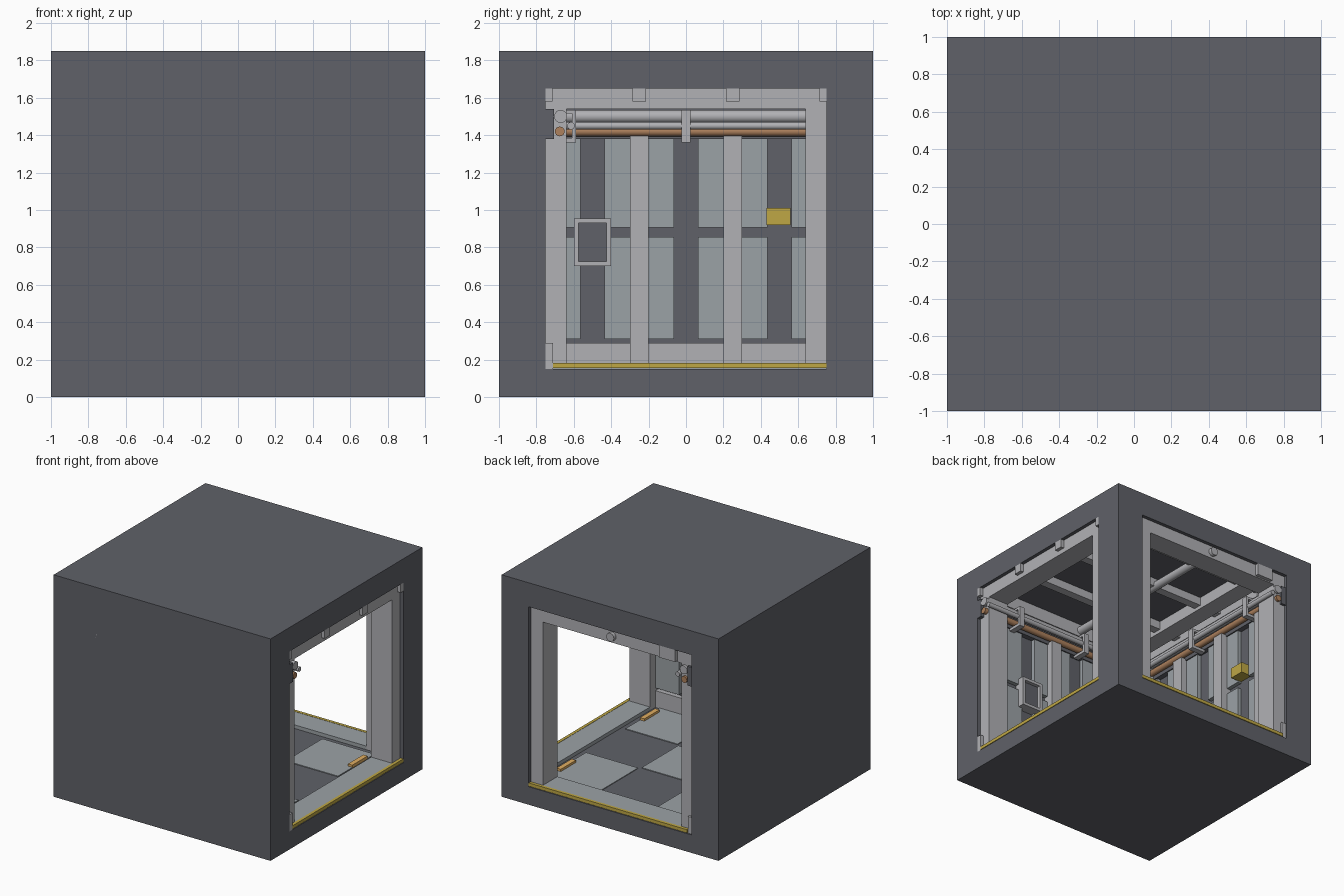
import bpy, bmesh, math
from mathutils import Matrix, Vector

if "Cube" in bpy.data.objects:
    bpy.data.objects.remove(bpy.data.objects["Cube"])


def mat(name, rgb):
    m = bpy.data.materials.new(name)
    m.diffuse_color = (*rgb, 1)
    m.use_nodes = True
    m.node_tree.nodes["Principled BSDF"].inputs["Base Color"].default_value = m.diffuse_color
    return m


DARK = mat("dark_shell", (0.115, 0.12, 0.138))
PANEL = mat("panel_grey", (0.33, 0.36, 0.38))
LIGHT = mat("light_grey", (0.44, 0.44, 0.46))
YELLOW = mat("yellow", (0.52, 0.39, 0.06))
COPPER = mat("copper", (0.42, 0.22, 0.11))
AMBER = mat("amber", (0.75, 0.42, 0.12))
TURN = Matrix.Rotation(-math.pi / 2, 4, 'Z')   # front wall -> left wall
BACK = Matrix.Rotation(math.pi / 2, 4, 'Z')    # right doorway -> back doorway
ONE = Matrix.Identity(4)


def finish(name, bm, m, xf=ONE):
    bm.transform(xf)
    me = bpy.data.meshes.new(name)
    bm.to_mesh(me)
    bm.free()
    ob = bpy.data.objects.new(name, me)
    bpy.context.collection.objects.link(ob)
    me.materials.append(m)
    return ob


def boxes(name, spans, m, xf=ONE):
    """One object from boxes given as (x0, x1, y0, y1, z0, z1)."""
    bm = bmesh.new()
    for x0, x1, y0, y1, z0, z1 in spans:
        mx = Matrix.Translation(((x0 + x1) / 2, (y0 + y1) / 2, (z0 + z1) / 2))
        bmesh.ops.create_cube(bm, size=1, matrix=mx @ Matrix.Diagonal((x1 - x0, y1 - y0, z1 - z0, 1)))
    return finish(name, bm, m, xf)


def pipe(name, y, z, r, m, xf=ONE, x0=-0.99, x1=1.0):
    bm = bmesh.new()
    mx = Matrix.Translation(((x0 + x1) / 2, y, z)) @ Matrix.Rotation(math.pi / 2, 4, 'Y')
    bmesh.ops.create_cone(bm, cap_ends=True, segments=16, radius1=r, radius2=r, depth=x1 - x0, matrix=mx)
    for f in bm.faces:
        f.smooth = len(f.verts) == 4
    for e in bm.edges:
        e.smooth = all(len(f.verts) == 4 for f in e.link_faces)
    return finish(name, bm, m, xf)


# Outer shell: floor, ceiling, two solid walls, and two doorway walls
W = 0.75
boxes_cut = [(-W, W, -W, W, 0.15, 1.65), (0.5, 1.2, -W, W, 0.15, 1.65), (-W, W, 0.5, 1.2, 0.15, 1.65)]
shell = boxes("shell", [(-1, 1, -1, 1, 0, 1.85)], DARK)
for i, c in enumerate(boxes_cut):
    cutter = boxes(f"shell_cutter_{i}", [c], DARK)
    cutter.hide_render = True
    mod = shell.modifiers.new("cut", 'BOOLEAN')
    mod.operation, mod.solver, mod.object = 'DIFFERENCE', 'EXACT', cutter
dg = bpy.context.evaluated_depsgraph_get()
dg.update()
baked = bpy.data.meshes.new_from_object(shell.evaluated_get(dg))
shell.modifiers.clear()
shell.data = baked
for ob in [o for o in bpy.data.objects if "cutter" in o.name]:
    bpy.data.objects.remove(ob)

# Wall kit, built on the front wall and turned onto the left wall
for side, xf in (("front", ONE), ("left", TURN)):
    cols = (-0.75, -0.25, 0.25, 0.75)
    boxes(side + "_wall_panels",
          [(c - 0.185, c + 0.185, -0.75, -0.715, z0, z1)
           for c in cols for z0, z1 in ((0.31, 0.855), (0.905, 1.38))], PANEL, xf)
    boxes(side + "_wall_posts",
          [(c - 0.05, c + 0.05, -0.75, -0.66, 0.18, 1.395) for c in cols[:3]], LIGHT, xf)
    boxes(side + "_skirting", [(-0.99, 1, -0.75, -0.71, 0.15, 0.29)], LIGHT, xf)
    boxes(side + "_top_beam", [(-0.74, 0.78, -0.75, -0.66, 1.54, 1.65)], LIGHT, xf)
    boxes(side + "_pipe_backing", [(-0.99, 1, -0.75, -0.705, 1.38, 1.54)], DARK, xf)
    pipe(side + "_large_pipe", -0.67, 1.50, 0.035, LIGHT, xf)
    pipe(side + "_small_pipe", -0.615, 1.45, 0.02, LIGHT, xf)
    pipe(side + "_copper_pipe", -0.675, 1.42, 0.026, COPPER, xf)
    # U-shaped pipe brackets
    spans = []
    for c in (-0.67, 0, 0.67):
        a, b = c - 0.024, c + 0.024
        spans += [(a, b, -0.61, -0.588, 1.36, 1.53), (a, b, -0.72, -0.588, 1.36, 1.385),
                  (a, b, -0.72, -0.588, 1.515, 1.535)]
    boxes(side + "_pipe_brackets", spans, LIGHT, xf)
    # Service frame with dark screen, and yellow box
    x0, x1, z0, z1, t = 0.40, 0.60, 0.70, 0.955, 0.025
    y0, y1 = -0.75, -0.66
    boxes(side + "_service_frame",
          [(x0, x0 + t, y0, y1, z0, z1), (x1 - t, x1, y0, y1, z0, z1),
           (x0 + t, x1 - t, y0, y1, z0, z0 + t), (x0 + t, x1 - t, y0, y1, z1 - t, z1)], LIGHT, xf)
    boxes(side + "_service_screen", [(x0 + t, x1 - t, y0, -0.69, z0 + t, z1 - t)], DARK, xf)
    boxes(side + "_yellow_box", [(-0.56, -0.43, -0.75, -0.65, 0.92, 1.01)], YELLOW, xf)

# Doorway frames on the right and back
for side, xf in (("right", ONE), ("back", BACK)):
    a, b = 0.78, 0.97
    boxes(side + "_door_frame",
          [(a, b, -W, -0.64, 0.15, 1.65), (a, b, 0.64, W, 0.15, 1.65),
           (a, b, -0.64, 0.64, 1.54, 1.65)], LIGHT, xf)
    boxes(side + "_door_sill", [(a, 0.98, -W, W, 0.15, 0.18)], PANEL, xf)
    boxes(side + "_yellow_sill_strip", [(0.975, 1.0, -0.71 if side == "right" else -W,
                                         W if side == "right" else 0.71, 0.155, 0.182)], YELLOW, xf)

# Ceiling rails along x, conduit and cable tray along y
boxes("ceiling_rails", [(-0.99, 1, c - 0.036, c + 0.036, 1.58, 1.65) for c in (-0.25, 0.25)]
      + [(-0.99, 1, -W, -0.715, 1.58, 1.65), (-0.99, 1, 0.715, W, 1.58, 1.65)], LIGHT)
pipe("ceiling_conduit", 0, 1.595, 0.035, LIGHT, TURN, -1.0, 0.99)
boxes("cable_tray", [(-0.60, -0.45, -0.99, 1, 1.55, 1.65)], LIGHT)

# Floor tiles and marker lights
c = (-0.5, 0, 0.5)
boxes("floor_tiles", [(x - 0.24, x + 0.24, y - 0.24, y + 0.24, 0.148, 0.156)
                      for i, x in enumerate(c) for j, y in enumerate(c) if (i + j) % 2 == 0], PANEL)
boxes("floor_markers", [(x - 0.02, x + 0.02, y - 0.1, y + 0.1, 0.15, 0.175)
                        for x in (-0.66, 0.72) for y in (-0.55, 0.55)], AMBER)
